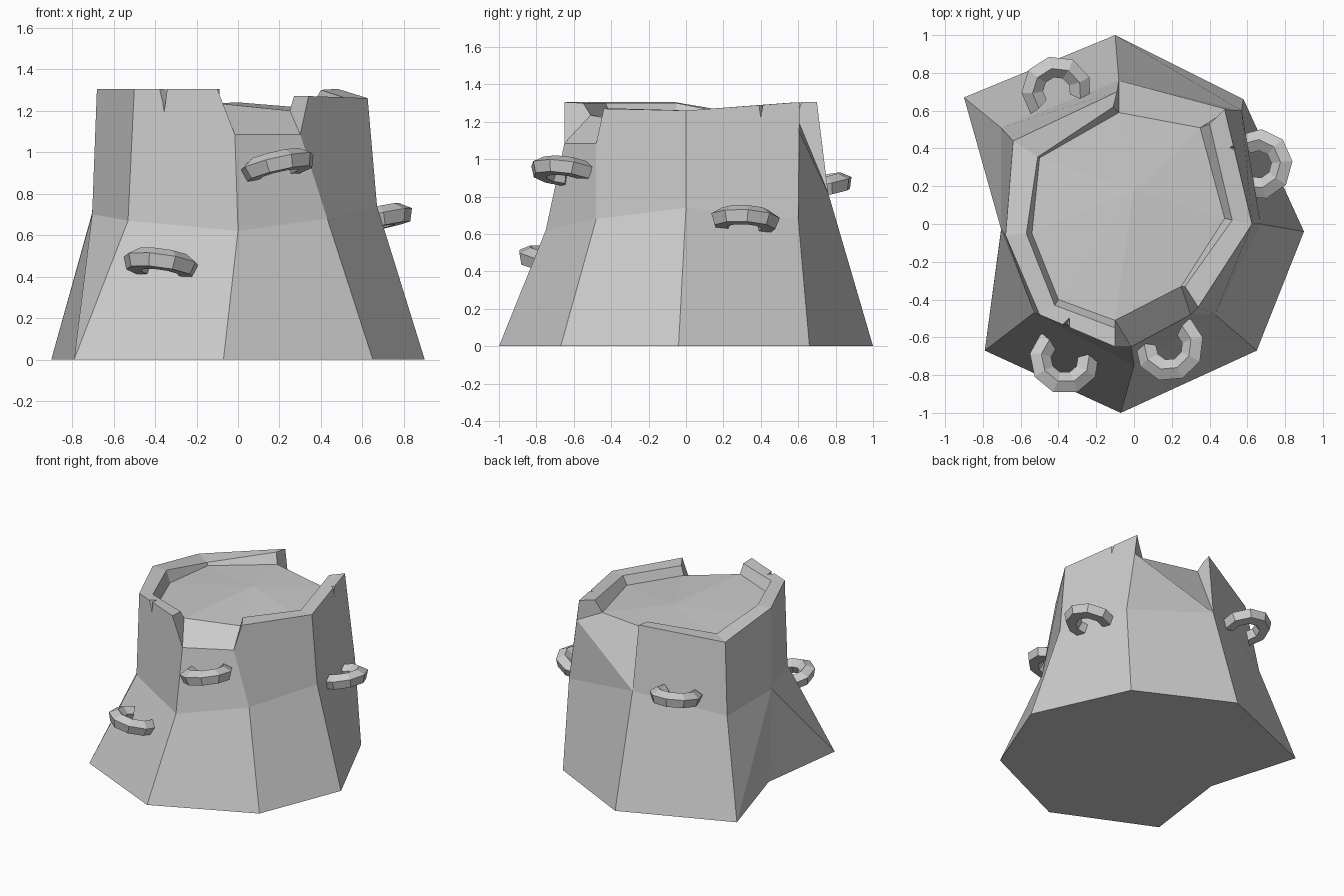
import bpy, bmesh
from math import radians, cos, sin, pi
from mathutils import Matrix

if "Cube" in bpy.data.objects:
    bpy.data.objects.remove(bpy.data.objects["Cube"])


def finish(bm, name):
    bmesh.ops.recalc_face_normals(bm, faces=bm.faces)
    me = bpy.data.meshes.new(name)
    bm.to_mesh(me)
    bm.free()
    ob = bpy.data.objects.new(name, me)
    bpy.context.collection.objects.link(ob)
    return ob


# Eight-sided rings, clockwise from the back corner
BASE = [(-.1, 1, 0), (.58, .66, 0), (.9, -.04, 0), (.65, -.67, 0),
        (-.07, -1, 0), (-.79, -.67, 0), (-.7, 0, 0), (-.9, .67, 0)]
MID = [(-.08, .76, .82), (.57, .6, .68), (.67, 0, .74), (.43, -.48, .68),
       (0, -.75, .62), (-.53, -.47, .67), (-.703, -.03, .7), (-.705, .51, .7)]
TOP = [(-.09, .7, 1.305), (.48, .607, 1.305), (.625, 0, 1.26), (.34, -.44, 1.27),
       (-.1, -.65, 1.305), (-.5, -.48, 1.305), (-.68, -.06, 1.305), (-.64, .44, 1.22)]
INNER = [(-.11, .62, 1.305), (.4, .53, 1.3), (.52, .02, 1.26), (.27, -.33, 1.27),
         (-.1, -.55, 1.3), (-.42, -.43, 1.3), (-.57, -.05, 1.3), (-.51, .355, 1.22)]
FLOOR = [(-.08, .59, 1.23), (.35, .51, 1.21), (.48, .03, 1.2), (.25, -.33, 1.2),
         (-.1, -.51, 1.235), (-.4, -.4, 1.22), (-.54, -.05, 1.21), (-.5, .35, 1.2)]
# Break points where the rim is snapped off (segments 0 and 3)
LOW = {0: MID[0], 1: (.5, .605, 1.15), 3: (.3, -.48, 1.085), 4: (-.015, -.65, 1.085)}
BROKEN = (0, 3)


def build_trunk():
    bm = bmesh.new()
    cache = {}

    def face(*pts):
        vs = []
        for p in pts:
            if p is None:
                continue
            v = cache.get(p) or cache.setdefault(p, bm.verts.new(p))
            if v not in vs:
                vs.append(v)
        bm.faces.new(vs)

    face(*BASE)
    for k in range(8):
        n = (k + 1) % 8
        # flared roots, with fixed creases around the hollow left side
        if k == 5:
            face(BASE[k], BASE[n], MID[n])
            face(BASE[k], MID[n], MID[k])
        elif k == 6:
            face(BASE[k], BASE[n], MID[k])
            face(BASE[n], MID[n], MID[k])
        else:
            face(BASE[k], BASE[n], MID[n], MID[k])
        if k in BROKEN:
            face(MID[k], MID[n], LOW[n], LOW[k])
            face(LOW[k], LOW[n], FLOOR[n], FLOOR[k])
            for j in (k, n):
                face(LOW[j], TOP[j], INNER[j], FLOOR[j])
        else:
            face(MID[k], MID[n], LOW.get(n), TOP[n], TOP[k], LOW.get(k))
            face(TOP[k], TOP[n], INNER[n], INNER[k])
            face(INNER[k], INNER[n], FLOOR[n], FLOOR[k])
        face(FLOOR[k], FLOOR[n], (0, .18, 1.24))
    return finish(bm, "stump")


def crack(trunk, x, y, angle, depth):
    # wedge cut into the rim; local -y points outward
    bm = bmesh.new()
    for p in ((-.05, -.06, .04), (.05, -.06, .04), (0, .06, .04), (0, -.06, -2 * depth)):
        bm.verts.new(p)
    bmesh.ops.convex_hull(bm, input=bm.verts)
    bm.transform(Matrix.Translation((x, y, 1.3)) @ Matrix.Rotation(radians(angle), 4, 'Z'))
    cutter = finish(bm, "crack_cutter")
    cutter.hide_render = True
    mod = trunk.modifiers.new("crack", 'BOOLEAN')
    mod.operation = 'DIFFERENCE'
    mod.solver = 'EXACT'
    mod.object = cutter
    bpy.context.view_layer.objects.active = trunk
    bpy.ops.object.modifier_apply(modifier=mod.name)
    bpy.data.objects.remove(cutter)


def shelf_fungus(name, loc, heading, roll, lift=12):
    # C-shaped five-sided tube, closed side pointing outward
    bm = bmesh.new()
    steps, sides, radius, tube = 6, 5, .13, .06
    rings = []
    for i in range(steps + 1):
        a = radians(-120 + 240 * i / steps)
        ring = []
        for j in range(sides):
            b = 2 * pi * j / sides + pi / 2
            r = radius + tube * cos(b)
            ring.append(bm.verts.new((r * cos(a), r * sin(a), .9 * tube * sin(b))))
        rings.append(ring)
    for r0, r1 in zip(rings, rings[1:]):
        for j in range(sides):
            m = (j + 1) % sides
            bm.faces.new((r0[j], r0[m], r1[m], r1[j]))
    bm.faces.new(rings[0])
    bm.faces.new(rings[-1])
    rot = (Matrix.Rotation(radians(heading), 4, 'Z') @ Matrix.Rotation(radians(-lift), 4, 'Y')
           @ Matrix.Rotation(radians(roll), 4, 'X'))
    bm.transform(Matrix.Translation(loc) @ rot)
    return finish(bm, name)


stump = build_trunk()
crack(stump, -.36, -.54, -23, .16)
crack(stump, .54, .4, 77, .1)

shelf_fungus("fungus_front_left", (-.37, -.72, .46), 251, -4)
shelf_fungus("fungus_front_right", (.19, -.65, .935), 293, 9)
shelf_fungus("fungus_right", (.66, .315, .675), 5, -4)
shelf_fungus("fungus_back", (-.41, .71, .85), 103, 0)
